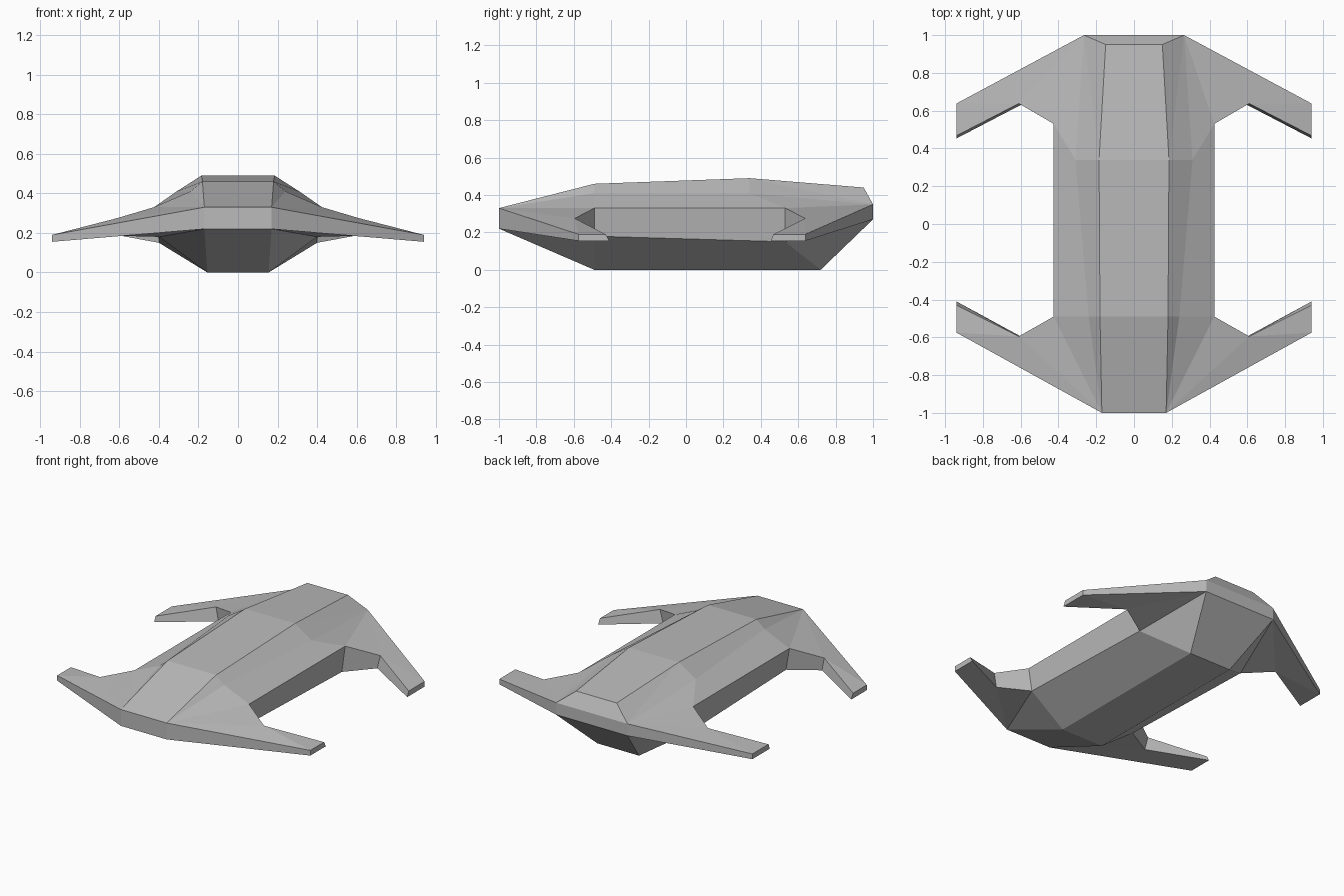
import bpy, bmesh

cube = bpy.data.objects.get("Cube")
if cube:
    bpy.data.objects.remove(cube, do_unlink=True)

grey = bpy.data.materials.new("plain_grey")
grey.use_nodes = True
grey.diffuse_color = (0.5, 0.5, 0.5, 1)
grey.node_tree.nodes["Principled BSDF"].inputs["Base Color"].default_value = grey.diffuse_color

# Corners of the left half, shared by the hull and the wings
P = {
    "nose_top": (0.17, -1, 0.33), "nose_low": (0.17, -1, 0.22),
    "roof_front": (0.18, -0.49, 0.46), "roof_mid": (0.185, 0.34, 0.49), "roof_back": (0.15, 0.95, 0.44),
    "tail_top": (0.265, 1, 0.35), "tail_low": (0.265, 1, 0.27),
    "keel_front": (0.155, -0.49, 0), "keel_back": (0.155, 0.72, 0),
    "slope_front": (0.24, -0.49, 0.41), "slope_back": (0.31, 0.34, 0.41),
    "side_front_top": (0.425, -0.49, 0.33), "side_front_low": (0.4, -0.49, 0.18),
    "side_back_top": (0.425, 0.53, 0.33), "side_back_low": (0.4, 0.53, 0.15),
    "front_elbow_top": (0.61, -0.595, 0.275), "front_elbow_low": (0.59, -0.6, 0.185),
    "front_inner_top": (0.94, -0.43, 0.19), "front_inner_low": (0.94, -0.41, 0.155),
    "front_outer_top": (0.94, -0.575, 0.19), "front_outer_low": (0.94, -0.575, 0.155),
    "back_elbow_top": (0.61, 0.638, 0.275), "back_elbow_low": (0.59, 0.635, 0.185),
    "back_inner_top": (0.94, 0.468, 0.19), "back_inner_low": (0.94, 0.453, 0.155),
    "back_outer_top": (0.94, 0.638, 0.19), "back_outer_low": (0.94, 0.638, 0.155),
}


def build(name, panels, joints, ring=()):
    """Mirror the panels, bridge the ring across the middle, then open the joints."""
    bm = bmesh.new()
    verts = {}

    def vert(key, side):
        if (key, side) not in verts:
            x, y, z = P[key]
            verts[key, side] = bm.verts.new((x * side, y, z))
        return verts[key, side]

    hidden = []
    for side in (1, -1):
        for panel in panels:
            bm.faces.new([vert(k, side) for k in panel])
        for joint in joints:
            hidden.append(bm.faces.new([vert(k, side) for k in joint]))
    for i, a in enumerate(ring):
        b = ring[i - 1]
        bm.faces.new([vert(a, 1), vert(b, 1), vert(b, -1), vert(a, -1)])
    bmesh.ops.recalc_face_normals(bm, faces=bm.faces[:])
    bmesh.ops.delete(bm, geom=hidden, context="FACES_ONLY")
    mesh = bpy.data.meshes.new(name)
    bm.to_mesh(mesh)
    bm.free()
    mesh.materials.append(grey)
    obj = bpy.data.objects.new(name, mesh)
    bpy.context.collection.objects.link(obj)


def root(end, tip):
    return [tip + "_top", f"side_{end}_top", f"side_{end}_low", tip + "_low"]


# Faceted hull
build("hull", [
    ("nose_top", "roof_front", "slope_front"),
    ("nose_top", "slope_front", "side_front_top"),
    ("roof_front", "roof_mid", "slope_back", "slope_front"),
    ("slope_front", "slope_back", "side_back_top", "side_front_top"),
    ("roof_mid", "roof_back", "tail_top"),
    ("roof_mid", "tail_top", "slope_back"),
    ("slope_back", "tail_top", "side_back_top"),
    ("side_front_top", "side_back_top", "side_back_low", "side_front_low"),
    ("side_front_low", "side_back_low", "keel_back", "keel_front"),
    ("nose_low", "side_front_low", "keel_front"),
    ("tail_low", "keel_back", "side_back_low"),
], [root("front", "nose"), root("back", "tail")],
    ring=["nose_top", "roof_front", "roof_mid", "roof_back", "tail_top",
          "tail_low", "keel_back", "keel_front", "nose_low"])

# Bent wings, one pair at each end
for end, tip in (("front", "nose"), ("back", "tail")):
    outline = [tip, f"side_{end}", f"{end}_elbow", f"{end}_inner", f"{end}_outer"]
    panels = []
    for level in ("_top", "_low"):
        r, s, e, i, o = [k + level for k in outline]
        panels += [(r, s, e), (r, e, o), (e, i, o)]
    for a, b in zip(outline[1:], outline[2:] + outline[:1]):
        panels.append((a + "_top", b + "_top", b + "_low", a + "_low"))
    build(f"{end}_wings", panels, [root(end, tip)])
